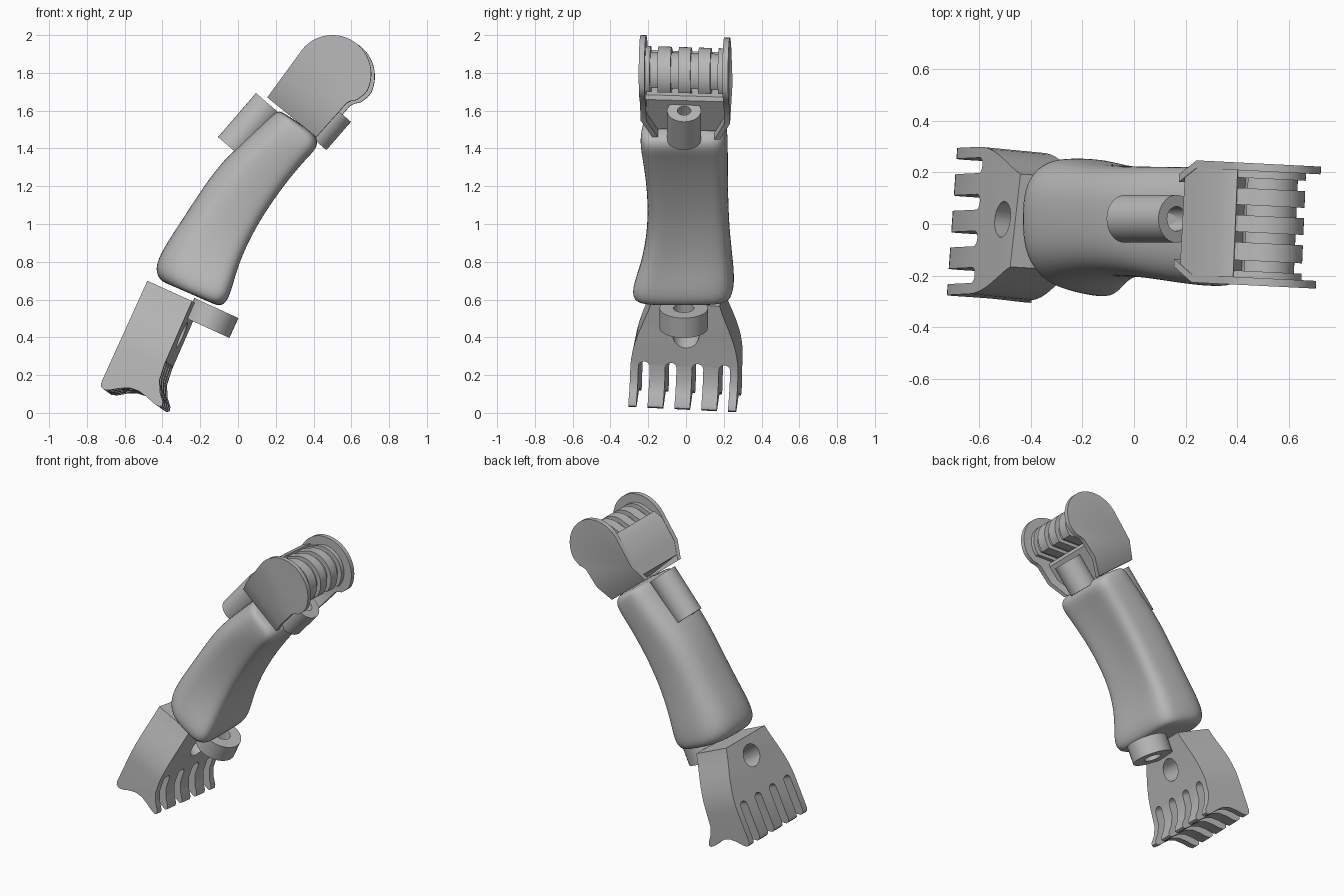
import bpy, bmesh
from math import sin, cos, pi, radians, copysign
from mathutils import Vector as V

if "Cube" in bpy.data.objects:
    bpy.data.objects.remove(bpy.data.objects["Cube"])

grey = bpy.data.materials.new("plain grey")
grey.use_nodes = True
grey.diffuse_color = (0.48, 0.48, 0.48, 1)
grey.node_tree.nodes["Principled BSDF"].inputs["Base Color"].default_value = grey.diffuse_color


def finish(name, bm, angle=30):
    bmesh.ops.recalc_face_normals(bm, faces=bm.faces)
    mesh = bpy.data.meshes.new(name)
    bm.to_mesh(mesh)
    bm.free()
    mesh.materials.append(grey)
    ob = bpy.data.objects.new(name, mesh)
    bpy.context.collection.objects.link(ob)
    bpy.ops.object.select_all(action='DESELECT')
    ob.select_set(True)
    bpy.context.view_layer.objects.active = ob
    bpy.ops.object.shade_smooth_by_angle(angle=radians(angle))
    return ob


def loft(rings, closed=False):
    """Skin equal rings of points; cap the ends or join them in a loop."""
    bm = bmesh.new()
    loops = [[bm.verts.new(p) for p in ring] for ring in rings]
    n = len(loops[0])
    for k in range(len(loops) if closed else len(loops) - 1):
        a, b = loops[k], loops[(k + 1) % len(loops)]
        for i in range(n):
            j = (i + 1) % n
            bm.faces.new((a[i], a[j], b[j], b[i]))
    if not closed:
        bm.faces.new(loops[0])
        bm.faces.new(loops[-1])
    return bm


def prism(pts, d0, d1, frame):
    o, a, b, c = frame
    return loft([[o + a * p + b * q + c * d for p, q in pts] for d in (d0, d1)])


def arc(cx, cz, r, a0, a1, n):
    angles = [radians(a0 + (a1 - a0) * i / n) for i in range(n + 1)]
    return [(cx + r * cos(t), cz + r * sin(t)) for t in angles]


def slice_mesh(bm, co, no):
    geom = bm.verts[:] + bm.edges[:] + bm.faces[:]
    bmesh.ops.bisect_plane(bm, geom=geom, plane_co=co, plane_no=no)


def circle(c, axis, r, n=40):
    a = axis.normalized()
    side = V((0, 1, 0))
    up = a.cross(side)
    return [c + (side * cos(2 * pi * i / n) + up * sin(2 * pi * i / n)) * r for i in range(n)]


def tube(name, a, b, outer, inner):
    a, b = V(a), V(b)
    ax = b - a
    rings = [circle(a, ax, outer), circle(b, ax, outer), circle(b, ax, inner), circle(a, ax, inner)]
    return finish(name, loft(rings, closed=True))


def cut(ob, cutter):
    mod = ob.modifiers.new("cut", 'BOOLEAN')
    mod.operation = 'DIFFERENCE'
    mod.solver = 'EXACT'
    mod.object = cutter
    bpy.ops.object.select_all(action='DESELECT')
    bpy.context.view_layer.objects.active = ob
    ob.select_set(True)
    bpy.ops.object.modifier_apply(modifier=mod.name)
    bpy.data.objects.remove(cutter)


# Main limb: rounded sections, each given by back x/z, front x/z,
# then right and left y at the back and at the front
stations = [
    (-.36, .68, -.14, .58, -.15, .18, -.22, .18),
    (-.41, .695, -.07, .555, -.20, .24, -.30, .24),
    (-.445, .76, -.015, .61, -.225, .265, -.325, .255),
    (-.405, .86, .025, .75, -.215, .255, -.255, .245),
    (-.305, 1.01, .09, .90, -.205, .24, -.21, .225),
    (-.215, 1.15, .175, 1.05, -.20, .235, -.205, .215),
    (-.105, 1.31, .28, 1.20, -.205, .235, -.22, .21),
    (.015, 1.425, .385, 1.335, -.22, .235, -.245, .21),
    (.14, 1.54, .435, 1.39, -.23, .235, -.255, .205),
    (.205, 1.60, .43, 1.445, -.23, .23, -.24, .195),
    (.235, 1.595, .39, 1.49, -.19, .19, -.19, .16)]
rings = []
for k, (bx, bz, fx, fz, b0, b1, f0, f1) in enumerate(stations):
    ring = []
    dent = 0.22 * sin(pi * k / 10)
    for i in range(24):
        t = 2 * pi * i / 24
        e = 0.52 if cos(t) > 0 else 0.75
        p = copysign(abs(cos(t)) ** e, cos(t))
        q = copysign(abs(sin(t)) ** e, sin(t))
        m = (p + 1) / 2
        y0, y1 = b0 + (f0 - b0) * m, b1 + (f1 - b1) * m
        y = (y0 + y1) / 2 + (y1 - y0) / 2 * q
        if p > 0:
            m -= dent / 2 * p * (1 - q * q)
        ring.append(V((bx + (fx - bx) * m, y, bz + (fz - bz) * m)))
    rings.append(ring)
limb = finish("limb_body", loft(rings), 180)
sub = limb.modifiers.new("smooth", 'SUBSURF')
sub.levels = sub.render_levels = 2

# Tubes for the cords
tube("back_upper_tube", (-.036, .02, 1.40), (.165, .02, 1.633), .0925, .048)
tube("front_upper_tube", (.40, -.01, 1.45), (.53, -.01, 1.60), .09, .036)
tube("lower_ring", (-.162, -.012, .45), (-.114, -.012, .555), .128, .055)

# Lower bracket: wavy-ended block that widens downwards, turned slightly
down, fore, across = V((-.413, -.02, -.91)), V((.91, -.09, -.413)), V((.07, 1, -.05))
origin = V((-.46, .022, .685))
side = [(0, 0), (0, .26), (.36, .265), (.45, .275), (.51, .305), (.55, .34), (.57, .345),
        (.582, .333), (.577, .30), (.56, .245), (.55, .20), (.555, .15), (.58, .10),
        (.608, .06), (.62, .03), (.612, .008), (.59, 0)]
bm = prism(side, -.285, .285, (origin, down, fore, across))
for k in range(1, 9):
    slice_mesh(bm, origin + down * .048 * k, down)
for v in bm.verts:
    t = min(max((v.co - origin).dot(down) / .385, 0), 1)
    v.co.y *= .63 + .37 * sin(t * pi / 2) ** 1.2
lower = finish("lower_bracket", bm)

# Slots between the lower teeth, and the slanted cord hole
for y in (-.213, -.071, .071, .213):
    slot = [(y + .03, .9)] + arc(y, .375, .03, 0, -180, 10) + [(y - .03, .9)]
    cut(lower, finish("slot_cutter", prism(slot, -.2, .6, (origin, across, down, fore))))
a, b = V((-.75, .04, .76)), V((-.09, -.02, .25))
cut(lower, finish("hole_cutter", loft([circle(a, b - a, .07), circle(b, b - a, .07)])))
bpy.ops.object.shade_smooth_by_angle(angle=radians(30))

# Upper bracket: side plates and web, all tapering in below a crease
frame = (V((.005, .025, -.007)), V((1, -.05, 0)), V((0, 0, 1)), V((.043, 1, -.03)))
crease, up = V((.24, 0, 1.75)), V((.628, 0, .778))


def taper(bm):
    slice_mesh(bm, crease, up)
    for v in bm.verts:
        depth = (crease - v.co).dot(up)
        if depth > .001:
            v.co.y -= copysign(.5 * depth, v.co.y)
    return bm


plate = arc(.505, 1.795, .205, 140, -25, 36) + [
    (.672, 1.685), (.635, 1.657), (.60, 1.65), (.58, 1.64), (.42, 1.46), (.16, 1.67)]
for name, y0, y1 in (("right_side_plate", -.24, -.21), ("left_side_plate", .203, .233)):
    finish(name, taper(prism(plate, y0, y1, frame)))
web = [(.183, 1.697), (.326, 1.894), (.388, 1.922), (.42, 1.74), (.51, 1.685),
       (.51, 1.66), (.38, 1.505)]
finish("upper_web", taper(prism(web, -.212, .205, frame)))

# Finned barrel between the plates, trimmed flat underneath
core = arc(.505, 1.795, .118, 130, -38, 24) + [(.43, 1.722)]
finish("barrel_core", prism(core, -.212, .205, frame))
fin = arc(.505, 1.795, .148, 118, -40, 24) + [(.45, 1.70), (.37, 1.905)]
for y0, y1 in ((-.212, -.185), (-.145, -.075), (-.035, .03), (.07, .135), (.175, .205)):
    finish("barrel_fin", prism(fin, y0, y1, frame))
